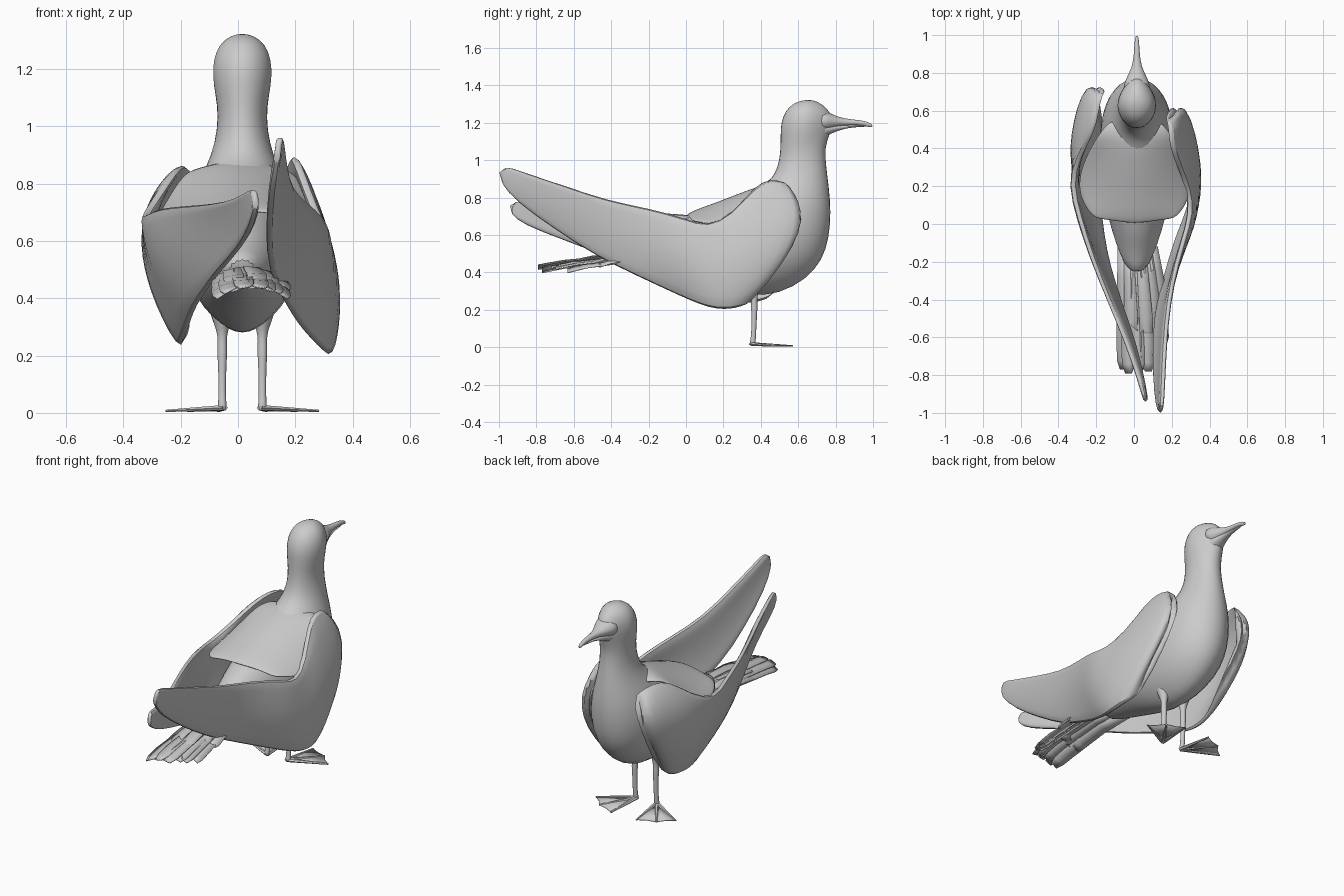
import bpy, bmesh, math
from mathutils import Vector

CX = 0.015  # body midline
grey = bpy.data.materials.new("plain grey")
grey.diffuse_color = (0.6, 0.6, 0.6, 1)


def finish(name, bm, subdiv=0, thick=0):
    bmesh.ops.recalc_face_normals(bm, faces=bm.faces)
    me = bpy.data.meshes.new(name)
    bm.to_mesh(me)
    bm.free()
    ob = bpy.data.objects.new(name, me)
    bpy.context.collection.objects.link(ob)
    me.materials.append(grey)
    if thick:
        m = ob.modifiers.new("thickness", 'SOLIDIFY')
        m.thickness, m.offset = thick, 0
    if subdiv:
        m = ob.modifiers.new("smooth", 'SUBSURF')
        m.levels = m.render_levels = subdiv
    bpy.context.view_layer.objects.active = ob
    ob.select_set(True)
    bpy.ops.object.shade_smooth_by_angle(angle=math.radians(50))
    ob.select_set(False)
    return ob


def skin(bm, rows, closed):
    """Bridge rows of points; closed rows become a capped tube."""
    vs = [[bm.verts.new(p) for p in r] for r in rows]
    n = len(vs[0])
    for a, b in zip(vs, vs[1:]):
        for i in range(n if closed else n - 1):
            j = (i + 1) % n
            bm.faces.new((a[i], a[j], b[j], b[i]))
    if closed:
        bm.faces.new(vs[0])
        bm.faces.new(vs[-1])


def side_loft(name, rings, n=16, subdiv=1, taper=None):
    """Rings given as (y, z) of one edge, (y, z) of the other, half width."""
    bm, rows = bmesh.new(), []
    for ya, za, yb, zb, w in rings:
        a, b = Vector((CX, ya, za)), Vector((CX, yb, zb))
        c, h = (a + b) / 2, (a - b) / 2
        row = []
        for i in range(n):
            t = 2 * math.pi * i / n
            p = c + h * math.cos(t)
            k = taper(p) if taper else 1
            row.append(p + Vector((w * k * math.sin(t), 0, 0)))
        rows.append(row)
    skin(bm, rows, True)
    return finish(name, bm, subdiv)


def tube(bm, pts, radii, n=8, flat=1.0):
    """Tapered round tube along a path."""
    pts = [Vector(p) for p in pts]
    rows = []
    for i, (p, r) in enumerate(zip(pts, radii)):
        d = (pts[min(i + 1, len(pts) - 1)] - pts[max(i - 1, 0)]).normalized()
        u = d.cross(Vector((0, 0, 1)))
        u = u.normalized() if u.length > 0.3 else Vector((1, 0, 0))
        v = u.cross(d).normalized() * flat
        rows.append([p + r * (u * math.cos(a) + v * math.sin(a))
                     for a in (2 * math.pi * k / n for k in range(n))])
    skin(bm, rows, True)


def body_taper(p):
    """Narrow the belly towards the legs and the face towards the bill."""
    k = 1 - .3 * min(1, max(0, (.42 - p.z) / .14))
    if p.z > 1.1 and p.y > .64:
        k *= 1 - .35 * (p.y - .64) / .14
    return k


# head, neck and body in one skin
side_loft("body", [
    (.635, 1.323, .68, 1.323, .02), (.575, 1.308, .735, 1.298, .068),
    (.528, 1.265, .775, 1.255, .099), (.504, 1.20, .79, 1.205, .110),
    (.503, 1.14, .772, 1.14, .104), (.503, 1.07, .745, 1.07, .088),
    (.497, 1.00, .75, .98, .088), (.475, .93, .767, .86, .11),
    (.43, .88, .78, .72, .155), (.33, .83, .77, .58, .185),
    (.22, .785, .735, .46, .20), (.10, .74, .65, .36, .205),
    (0, .70, .51, .28, .195), (-.08, .655, .33, .265, .17),
    (-.14, .61, .13, .33, .14), (-.21, .57, -.04, .385, .10),
    (-.27, .54, -.22, .43, .05)], taper=body_taper)

# upper and lower bill, flaring into the face
side_loft("upper_bill", [
    (.70, 1.28, .70, 1.14, .085), (.755, 1.262, .755, 1.155, .066),
    (.80, 1.238, .80, 1.174, .043), (.84, 1.226, .84, 1.182, .025),
    (.89, 1.218, .89, 1.187, .017), (.94, 1.214, .94, 1.186, .014),
    (.98, 1.203, .975, 1.178, .011), (1.0, 1.188, .995, 1.174, .005)], 12)
side_loft("lower_bill", [
    (.70, 1.21, .70, 1.09, .07), (.75, 1.20, .75, 1.128, .050),
    (.80, 1.19, .80, 1.153, .030), (.85, 1.188, .85, 1.168, .018),
    (.90, 1.189, .90, 1.177, .012), (.965, 1.185, .965, 1.178, .006)], 12)

# mantle feathers draped over the back, joining both wings
bm, rows = bmesh.new(), []
for y, z, w, drop in ((.52, .865, .13, .03), (.45, .875, .19, .03), (.35, .845, .25, .10),
                      (.24, .805, .295, .135), (.14, .765, .30, .115),
                      (.06, .735, .265, .07), (.0, .705, .215, .03)):
    rows.append([(CX - .01 + w * t, y + .03 * abs(t), z - drop * t * t)
                 for t in (-1, -.75, -.4, 0, .4, .75, 1)])
skin(bm, rows, False)
finish("mantle", bm, 2, .016)


def wing(name, stations, side):
    """Each station: upper, middle and lower point across the wing."""
    bm, rows, n = bmesh.new(), [], 8
    for k, s in enumerate(stations):
        u, m, l = Vector(s[0:3]), Vector(s[3:6]), Vector(s[6:9])
        c = 2 * m - (u + l) / 2
        th = .05 - .002 * k
        outer = [u * (1 - t) ** 2 + c * (2 * t * (1 - t)) + l * t * t
                 for t in (i / n for i in range(n + 1))]
        inner = [p - Vector((side * th * (.8 if i in (0, n) else 1), 0, 0))
                 for i, p in enumerate(outer)]
        rows.append(outer + inner[::-1])
    skin(bm, rows, True)
    return finish(name, bm, 1)


# raised folded wing on one side
wing("right_wing", [
    (.19, .57, .86, .255, .63, .63, .29, .36, .245),
    (.21, .53, .885, .30, .575, .59, .315, .32, .225),
    (.21, .45, .905, .33, .44, .54, .335, .26, .205),
    (.225, .37, .87, .35, .29, .50, .335, .20, .20),
    (.28, .25, .715, .355, .17, .45, .32, .12, .21),
    (.32, .12, .645, .335, .03, .46, .28, .02, .25),
    (.305, 0, .69, .295, -.08, .50, .23, -.10, .305),
    (.24, -.20, .745, .225, -.25, .56, .19, -.25, .375),
    (.195, -.42, .785, .17, -.45, .62, .125, -.48, .485),
    (.175, -.65, .865, .155, -.68, .74, .12, -.70, .63),
    (.165, -.87, .935, .152, -.90, .85, .128, -.90, .77),
    (.158, -.98, .98, .155, -1.01, .94, .15, -1.0, .885)], 1)

# lower folded wing, set further forward
wing("left_wing", [
    (-.17, .71, .82, -.23, .735, .65, -.19, .49, .30),
    (-.20, .68, .855, -.29, .66, .62, -.205, .43, .25),
    (-.21, .59, .87, -.325, .53, .61, -.215, .36, .235),
    (-.235, .48, .85, -.345, .39, .59, -.215, .28, .23),
    (-.31, .36, .74, -.325, .27, .53, -.21, .20, .245),
    (-.355, .22, .675, -.30, .12, .50, -.195, .08, .29),
    (-.305, .04, .71, -.275, -.02, .53, -.18, -.05, .34),
    (-.245, -.16, .72, -.21, -.20, .56, -.15, -.22, .40),
    (-.15, -.40, .725, -.11, -.42, .61, -.08, -.45, .495),
    (-.055, -.62, .735, -.025, -.64, .66, -.005, -.66, .575),
    (.015, -.82, .762, .03, -.85, .71, .037, -.87, .655),
    (.045, -.925, .79, .05, -.95, .762, .05, -.945, .715)], -1)

# tail: two overlapping layers of flat feathers in an arched fan
bm = bmesh.new()
for count, reach, lift in ((9, -.77, 0), (6, -.58, .025)):
    for i in range(count):
        f = 2 * i / (count - 1) - 1
        root = Vector((.02 + .08 * f, -.12, .485 + lift * .5 - .02 * f * f))
        tip = Vector((.05 + .105 * f, reach + .17 * max(f - .2, 0) - .02 * (i % 2),
                      .435 + lift - .025 * f * f + .004 * (i % 2)))
        rows = []
        for t, w in ((0, .025), (.35, .03), (.8, .036), (.93, .033), (1, .018)):
            p = root.lerp(tip, t) + Vector((0, 0, .025 * math.sin(math.pi * t)))
            rows.append([p + Vector((w * s, 0, -.012 * f * s)) for s in (-1, 0, 1)])
        skin(bm, rows, False)
finish("tail_feathers", bm, 0, .005)

# legs and webbed feet, splayed outwards
for side, name in ((-1, "left"), (1, "right")):
    x = CX + side * .07

    bm = bmesh.new()
    tube(bm, [(x, .36, .42), (x, .362, .34), (x, .365, .29), (x, .365, .25), (x, .365, .21),
              (x, .365, .17), (x, .362, .06), (x, .355, .02), (x, .355, .006)],
         (.06, .045, .02, .016, .019, .015, .013, .017, .013), 10)
    finish(name + "_leg", bm, 1)

    bm = bmesh.new()
    toes = [(x + side * d, y, .007) for d, y in ((.195, .455), (.12, .53), (.015, .57))]
    heel = (x - side * .005, .35, .018)
    for t in toes:
        mid = Vector(heel).lerp(Vector(t), .5)
        tube(bm, [heel, mid, t], (.013, .008, .004), 6, .7)
    gaps = [Vector(a).lerp(Vector(b), .5).lerp(Vector(heel), .03) for a, b in zip(toes, toes[1:])]
    rim = [toes[0], gaps[0], toes[1], gaps[1], toes[2]]
    skin(bm, [[Vector(heel).lerp(Vector(p), .1) for p in rim], rim], False)
    finish(name + "_foot", bm, 0, .004)
